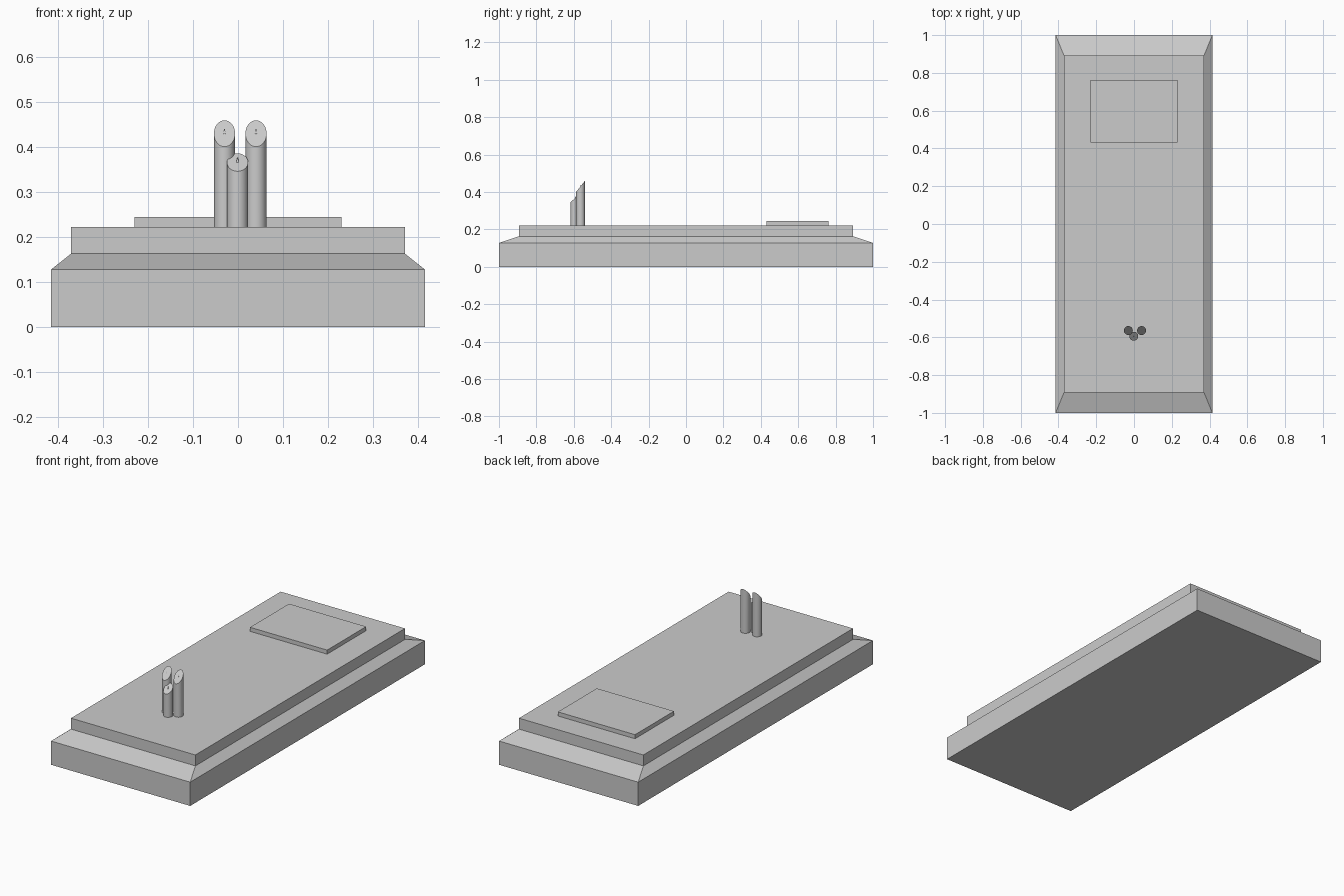
import bpy, bmesh, math
from mathutils import Vector

if "Cube" in bpy.data.objects:
    bpy.data.objects.remove(bpy.data.objects["Cube"], do_unlink=True)


def material(name, value):
    m = bpy.data.materials.new(name)
    m.use_nodes = True
    colour = (value, value, value, 1)
    m.diffuse_color = colour
    m.node_tree.nodes["Principled BSDF"].inputs["Base Color"].default_value = colour
    return m


stone = material("grey stone", 0.6)


def finish(name, bm):
    bmesh.ops.recalc_face_normals(bm, faces=bm.faces[:])
    mesh = bpy.data.meshes.new(name)
    bm.to_mesh(mesh)
    bm.free()
    mesh.materials.append(stone)
    ob = bpy.data.objects.new(name, mesh)
    bpy.context.collection.objects.link(ob)
    return ob


def stepped_block(name, levels, y=0):
    """Stack rectangles (half width, half length, height) into one closed solid."""
    bm = bmesh.new()
    rings = [[bm.verts.new((sx * w, y + sy * d, z))
              for sx, sy in ((-1, -1), (1, -1), (1, 1), (-1, 1))]
             for w, d, z in levels]
    for low, high in zip(rings, rings[1:]):
        for i in range(4):
            j = (i + 1) % 4
            bm.faces.new((low[i], low[j], high[j], high[i]))
    bm.faces.new(rings[0][::-1])
    bm.faces.new(rings[-1])
    return finish(name, bm)


def slanted_cylinder(name, x, y, radius, bottom, top, slope, sides):
    """Upright cylinder whose top is cut obliquely, lowest at the front."""
    bm = bmesh.new()
    bmesh.ops.create_cone(bm, cap_ends=True, segments=sides,
                          radius1=radius, radius2=radius, depth=1)
    for v in bm.verts:
        v.co.z = top + slope * v.co.y if v.co.z > 0 else bottom
        v.co += Vector((x, y, 0))
    ob = finish(name, bm)
    bpy.ops.object.select_all(action="DESELECT")
    ob.select_set(True)
    bpy.context.view_layer.objects.active = ob
    bpy.ops.object.shade_smooth_by_angle(angle=math.radians(30))


# Slab with sloping shoulder and raised top
stepped_block("base_slab", [(0.415, 1, 0), (0.415, 1, 0.128),
                            (0.371, 0.893, 0.163), (0.371, 0.893, 0.222)])

# Raised plaque near the back
stepped_block("plaque", [(0.23, 0.166, 0.215), (0.23, 0.166, 0.244)], y=0.597)

# Three oblique-cut tubes with thin slivers on their cut faces
tubes = (("left_tube", 0.040, -0.564, 0.430, 1.25),
         ("right_tube", -0.030, -0.564, 0.430, 1.25),
         ("front_tube", -0.001, -0.594, 0.366, 0.85))
for name, x, y, top, slope in tubes:
    slanted_cylinder(name, x, y, 0.0235, 0.215, top, slope, 32)
    slanted_cylinder(name + "_slit", x, y, 0.002, top - 0.01, top + 0.003, 4, 8)
